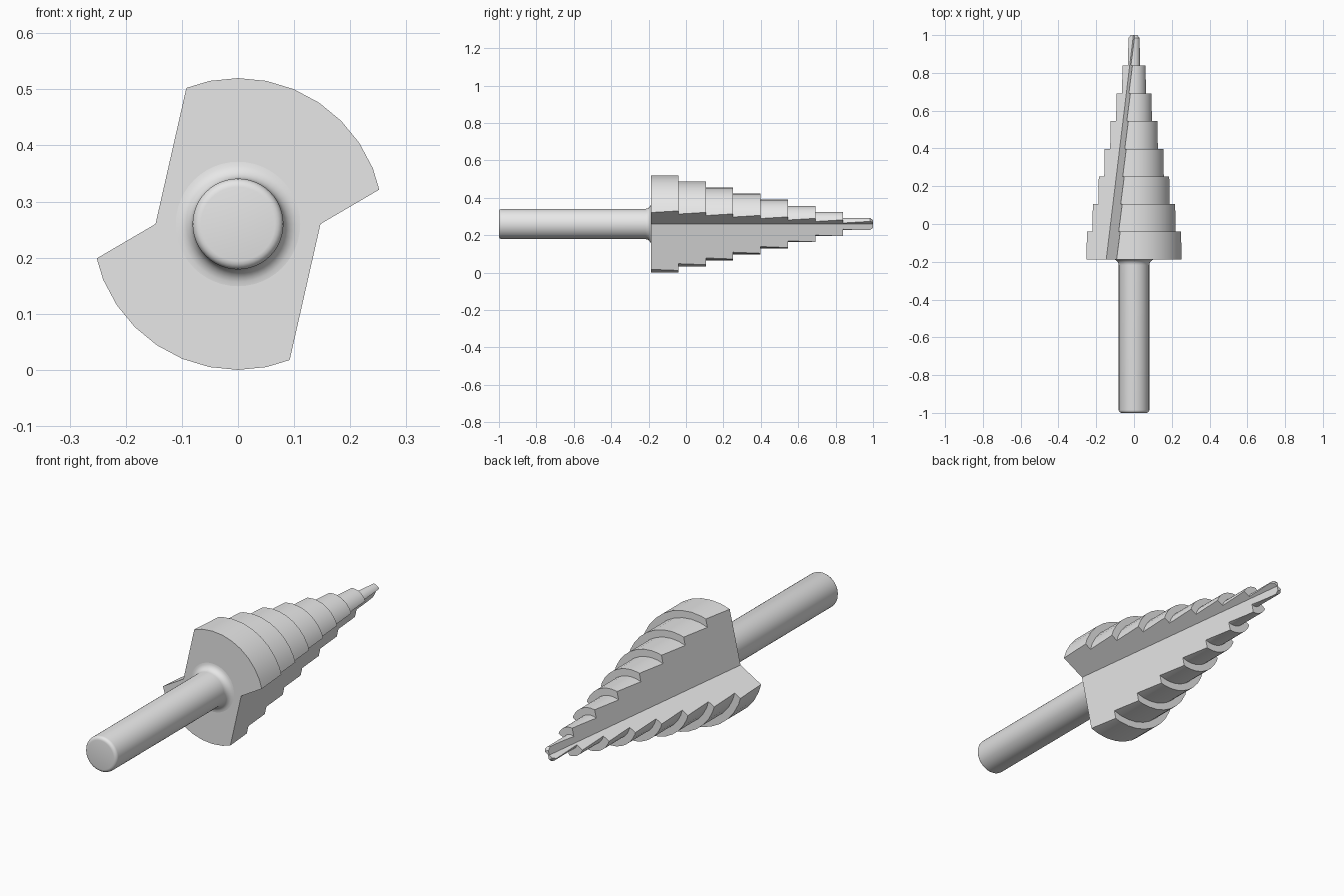
import bpy, bmesh, math

if "Cube" in bpy.data.objects:
    bpy.data.objects.remove(bpy.data.objects["Cube"])

AXIS_Z = 0.26          # height of the drill axis, which runs along y
SEGMENTS = 32

steel = bpy.data.materials.new("grey steel")
steel.diffuse_color = (0.8, 0.8, 0.8, 1)
steel.use_nodes = True
steel.node_tree.nodes["Principled BSDF"].inputs["Base Color"].default_value = steel.diffuse_color


def make_object(name, bm):
    bmesh.ops.recalc_face_normals(bm, faces=bm.faces)
    mesh = bpy.data.meshes.new(name)
    bm.to_mesh(mesh)
    bm.free()
    mesh.materials.append(steel)
    obj = bpy.data.objects.new(name, mesh)
    bpy.context.collection.objects.link(obj)
    return obj


def skin(name, rings):
    """Closed solid through a list of equal-length point rings."""
    bm = bmesh.new()
    loops = [[bm.verts.new(p) for p in ring] for ring in rings]
    n = len(loops[0])
    for a, b in zip(loops, loops[1:]):
        for i in range(n):
            j = (i + 1) % n
            bm.faces.new((a[i], a[j], b[j], b[i]))
    bm.faces.new(loops[0])
    bm.faces.new(loops[-1])
    return make_object(name, bm)


def lathe(name, profile, segments):
    """Turn (radius, y) points around the drill axis."""
    angles = [math.tau * i / segments for i in range(segments)]
    return skin(name, [[(r * math.sin(a), y, AXIS_Z + r * math.cos(a)) for a in angles]
                       for r, y in profile])


def activate(obj):
    bpy.ops.object.select_all(action='DESELECT')
    obj.select_set(True)
    bpy.context.view_layer.objects.active = obj


# Stepped cutting head: eight cylinders shrinking towards the tip
step_ends = [-0.187, -0.04, 0.106, 0.252, 0.398, 0.545, 0.692, 0.84, 0.985]
profile = []
for i in range(8):
    radius = 0.26 - 0.0325 * i
    profile += [(radius, step_ends[i]), (radius, step_ends[i + 1])]
profile.append((0.02, 1.0))
head = lathe("stepped_head", profile, SEGMENTS)


# Two V-shaped flutes, slanting in to the axis at the tip
def flute_ring(y, side):
    valley = 0.147 - 0.121 * (y + 0.187)
    points = [(valley, 0), (valley + 0.863, 0.505), (valley - 0.221, -0.975)]
    return [(side * x, y, AXIS_Z + side * z) for x, z in points]


for side in (1, -1):
    cutter = skin("flute_cutter", [flute_ring(-0.3, side), flute_ring(1.1, side)])
    cutter.hide_render = True
    cut = head.modifiers.new("flute", 'BOOLEAN')
    cut.operation = 'DIFFERENCE'
    cut.solver = 'EXACT'
    cut.object = cutter
    activate(head)
    bpy.ops.object.modifier_apply(modifier=cut.name)
    bpy.data.objects.remove(cutter)

# Round shank with an eased end and a fillet where it meets the head
profile = []
for i in range(5):
    a = math.pi / 2 * i / 4
    profile.append((0.066 + 0.015 * math.sin(a), -0.985 - 0.015 * math.cos(a)))
for i in range(7):
    a = math.pi / 2 * i / 6
    profile.append((0.111 - 0.03 * math.cos(a), -0.217 + 0.03 * math.sin(a)))
shank = lathe("shank", profile, 48)

for obj in (head, shank):
    activate(obj)
    bpy.ops.object.shade_smooth_by_angle(angle=math.radians(30))
